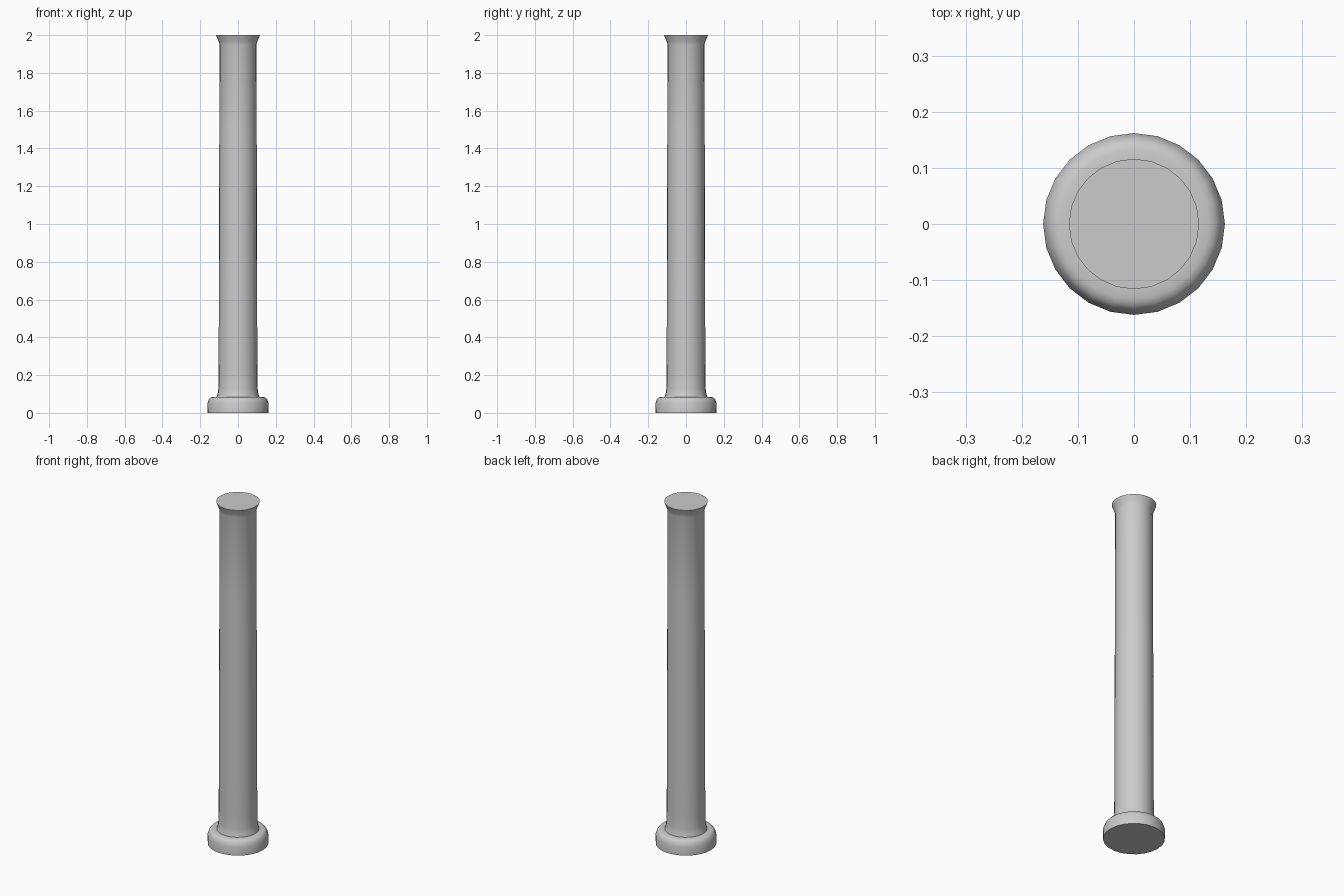
import bpy, bmesh, math

if "Cube" in bpy.data.objects:
    bpy.data.objects.remove(bpy.data.objects["Cube"])

SIDES = 24


def lathe(name, profile):
    """Revolve (radius, z) points into a closed solid."""
    bm = bmesh.new()
    rings = []
    for r, z in profile:
        rings.append([bm.verts.new((r * math.cos(2 * math.pi * i / SIDES),
                                    r * math.sin(2 * math.pi * i / SIDES), z))
                      for i in range(SIDES)])
    for low, high in zip(rings, rings[1:]):
        for i in range(SIDES):
            j = (i + 1) % SIDES
            bm.faces.new((low[i], low[j], high[j], high[i]))
    bm.faces.new(rings[0][::-1])
    bm.faces.new(rings[-1])
    mesh = bpy.data.meshes.new(name)
    bm.to_mesh(mesh)
    bm.free()
    obj = bpy.data.objects.new(name, mesh)
    bpy.context.collection.objects.link(obj)
    bpy.ops.object.select_all(action='DESELECT')
    obj.select_set(True)
    bpy.context.view_layer.objects.active = obj
    bpy.ops.object.shade_smooth_by_angle(angle=math.radians(32))
    return obj


# Round base, shaft and flared top as one continuous turned profile
lathe("column", [
    (0.161, 0.0), (0.162, 0.05), (0.154, 0.072), (0.146, 0.081), (0.134, 0.085),
    (0.113, 0.085), (0.107, 0.105), (0.104, 0.13), (0.103, 0.21),
    (0.102, 0.41), (0.101, 0.9), (0.099, 1.5), (0.098, 1.95),
    (0.102, 1.965), (0.108, 1.98), (0.116, 2.0),
])
